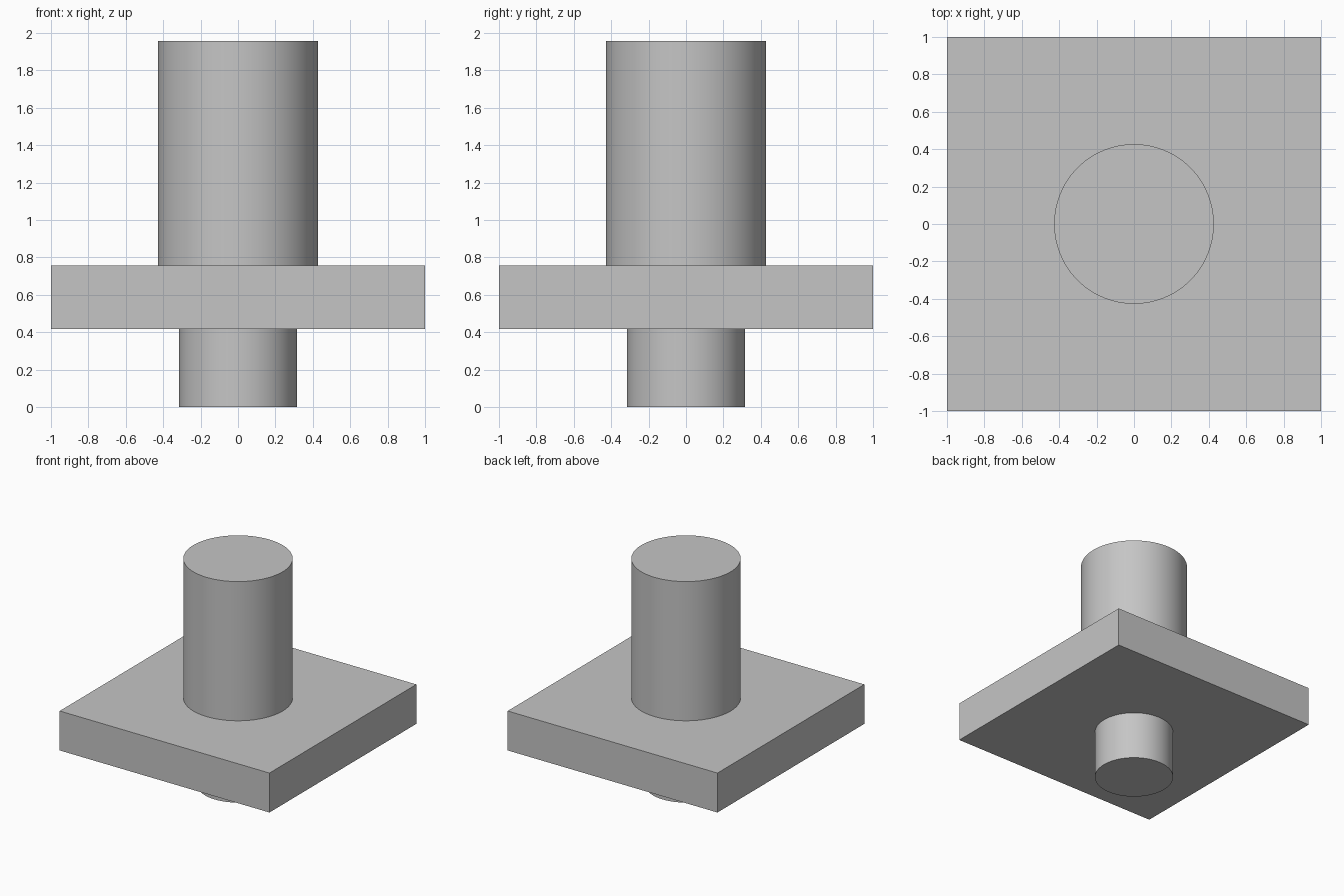
import bpy
import math

# Remove the default cube
if "Cube" in bpy.data.objects:
    bpy.data.objects.remove(bpy.data.objects["Cube"], do_unlink=True)

# Single flat colour
GREY = (0.56, 0.56, 0.56, 1.0)
grey = bpy.data.materials.new("plain_grey")
grey.use_nodes = True
grey.diffuse_color = GREY
grey.node_tree.nodes["Principled BSDF"].inputs["Base Color"].default_value = GREY

# Heights of the part boundaries
PLATE_BOTTOM, PLATE_TOP, POST_TOP = 0.417, 0.757, 1.957


def finish(name):
    obj = bpy.context.object
    obj.name = obj.data.name = name
    obj.data.materials.append(grey)
    return obj


def cylinder(name, radius, bottom, top):
    bpy.ops.mesh.primitive_cylinder_add(
        vertices=96, radius=radius, depth=top - bottom,
        location=(0, 0, (bottom + top) / 2))
    bpy.ops.object.shade_smooth_by_angle(angle=math.radians(30))
    return finish(name)


# Square plate
bpy.ops.mesh.primitive_cube_add(size=1, location=(0, 0, (PLATE_BOTTOM + PLATE_TOP) / 2))
plate = finish("square_plate")
plate.scale = (2, 2, PLATE_TOP - PLATE_BOTTOM)
bpy.ops.object.transform_apply(location=False, rotation=False, scale=True)

# Round post above and peg below
cylinder("upper_post", 0.427, PLATE_TOP, POST_TOP)
cylinder("lower_peg", 0.315, 0, PLATE_BOTTOM)
